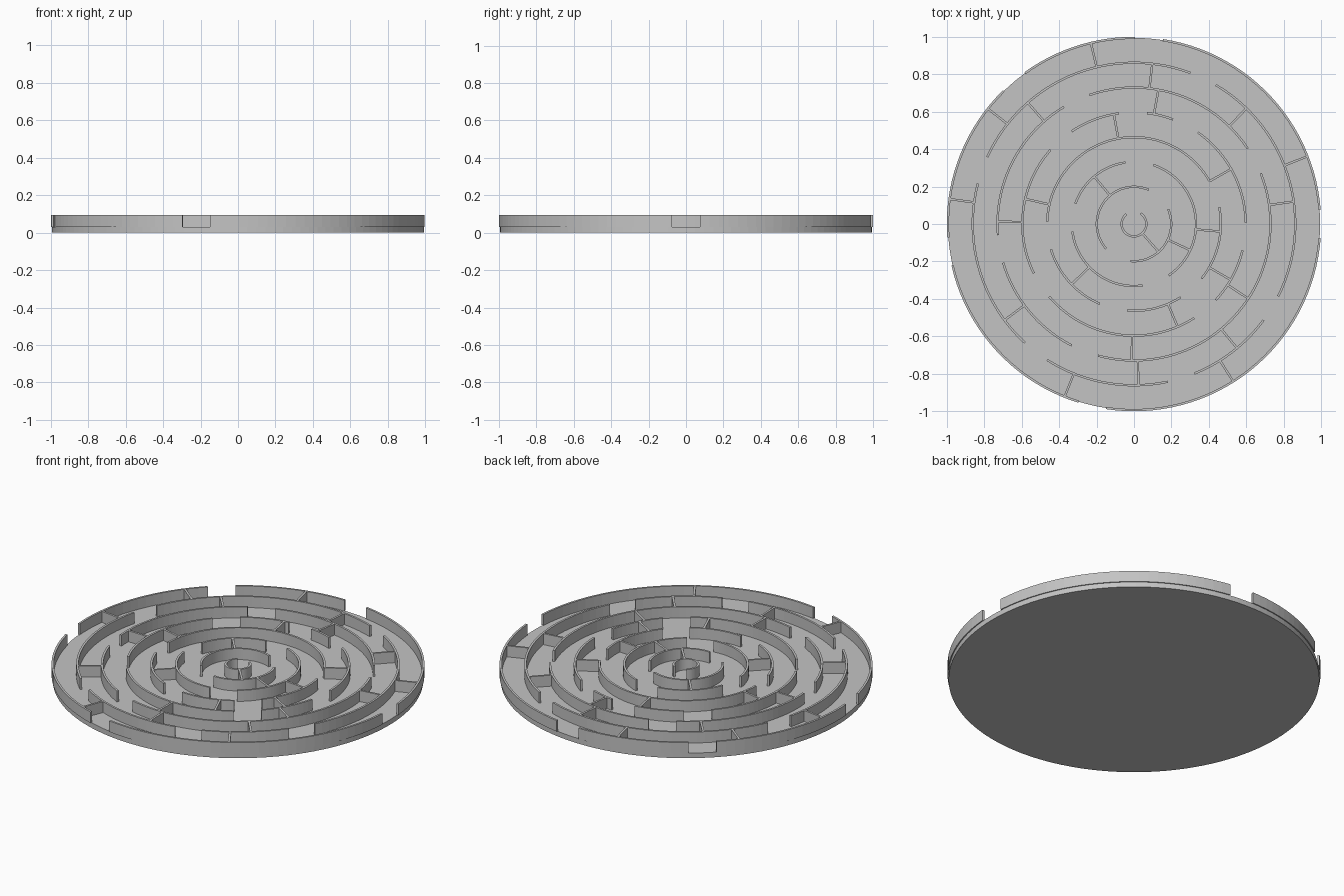
import bpy
import bmesh
from math import cos, sin, radians, ceil

cube = bpy.data.objects.get("Cube")
if cube:
    bpy.data.objects.remove(cube, do_unlink=True)

BASE_RADIUS = 0.994
BASE_TOP = 0.03
WALL_TOP = 0.095
THICKNESS = 0.012
RING_COUNT = 8
SPACING = BASE_RADIUS / (RING_COUNT - 0.5)
GAP_WIDTH = 0.15

# Opening centres in degrees, from the inner ring outwards
OPENINGS = [
    [93],
    [45, 243],
    [85, 174, 291],
    [20.5, 187.7, 256, 311.8],
    [62.3, 90.5, 131.2, 213.4, 309.8, 353.6],
    [27.6, 115, 190.6, 248.8],
    [64.5, 160.5, 232.4, 287, 328.4],
    [0, 85.4, 130.1, 188.5, 257],
]

# Divider angles in degrees, from the inner corridor outwards
DIVIDERS = [
    [311.5],
    [130, 335],
    [224, 355],
    [29.5, 100.4, 167, 293, 330],
    [79.7, 179, 269, 326.9],
    [8, 45.8, 83.5, 131.2, 216.6, 271.6, 309.7],
    [21.3, 103.4, 141.7, 172.3, 248.1, 302.2],
]

grey = bpy.data.materials.new("plain_grey")
grey.use_nodes = True
colour = (0.55, 0.55, 0.55, 1)
grey.diffuse_color = colour
grey.node_tree.nodes["Principled BSDF"].inputs["Base Color"].default_value = colour


def ring_radius(index):
    return (index + 0.5) * SPACING


def make_object(name, bm):
    bmesh.ops.recalc_face_normals(bm, faces=bm.faces)
    mesh = bpy.data.meshes.new(name)
    bm.to_mesh(mesh)
    bm.free()
    mesh.materials.append(grey)
    obj = bpy.data.objects.new(name, mesh)
    bpy.context.collection.objects.link(obj)
    return obj


def sweep(bm, sections):
    """Join a run of four-cornered sections into a closed wall."""
    loops = [[bm.verts.new(p) for p in section] for section in sections]
    for a, b in zip(loops, loops[1:]):
        for i in range(4):
            j = (i + 1) % 4
            bm.faces.new((a[i], a[j], b[j], b[i]))
    bm.faces.new(loops[0])
    bm.faces.new(loops[-1])


def arc_wall(bm, radius, start, end):
    steps = max(2, ceil((end - start) / 3))
    sections = []
    for k in range(steps + 1):
        angle = radians(start + (end - start) * k / steps)
        inner, outer = radius - THICKNESS / 2, radius + THICKNESS / 2
        corners = ((inner, BASE_TOP), (outer, BASE_TOP), (outer, WALL_TOP), (inner, WALL_TOP))
        sections.append([(r * cos(angle), r * sin(angle), z) for r, z in corners])
    sweep(bm, sections)


def divider_wall(bm, inner, outer, degrees):
    c, s = cos(radians(degrees)), sin(radians(degrees))
    h = THICKNESS / 2
    corners = ((-h, BASE_TOP), (h, BASE_TOP), (h, WALL_TOP), (-h, WALL_TOP))
    sweep(bm, [[(r * c - t * s, r * s + t * c, z) for t, z in corners]
               for r in (inner, outer)])


# Round base plate
bpy.ops.mesh.primitive_cylinder_add(vertices=128, radius=BASE_RADIUS, depth=BASE_TOP,
                                    location=(0, 0, BASE_TOP / 2))
base = bpy.context.object
base.name = "base_plate"
base.data.materials.append(grey)

# Concentric ring walls with openings
for index, centres in enumerate(OPENINGS):
    radius = ring_radius(index)
    half = min(GAP_WIDTH / radius * 57.3, 70) / 2
    bm = bmesh.new()
    for a, b in zip(centres, centres[1:] + [centres[0] + 360]):
        arc_wall(bm, radius, a + half, b - half)
    make_object(f"ring_wall_{index + 1}", bm)

# Straight dividers across each corridor
for index, angles in enumerate(DIVIDERS):
    bm = bmesh.new()
    for degrees in angles:
        divider_wall(bm, ring_radius(index), ring_radius(index + 1), degrees)
    make_object(f"corridor_dividers_{index + 1}", bm)
